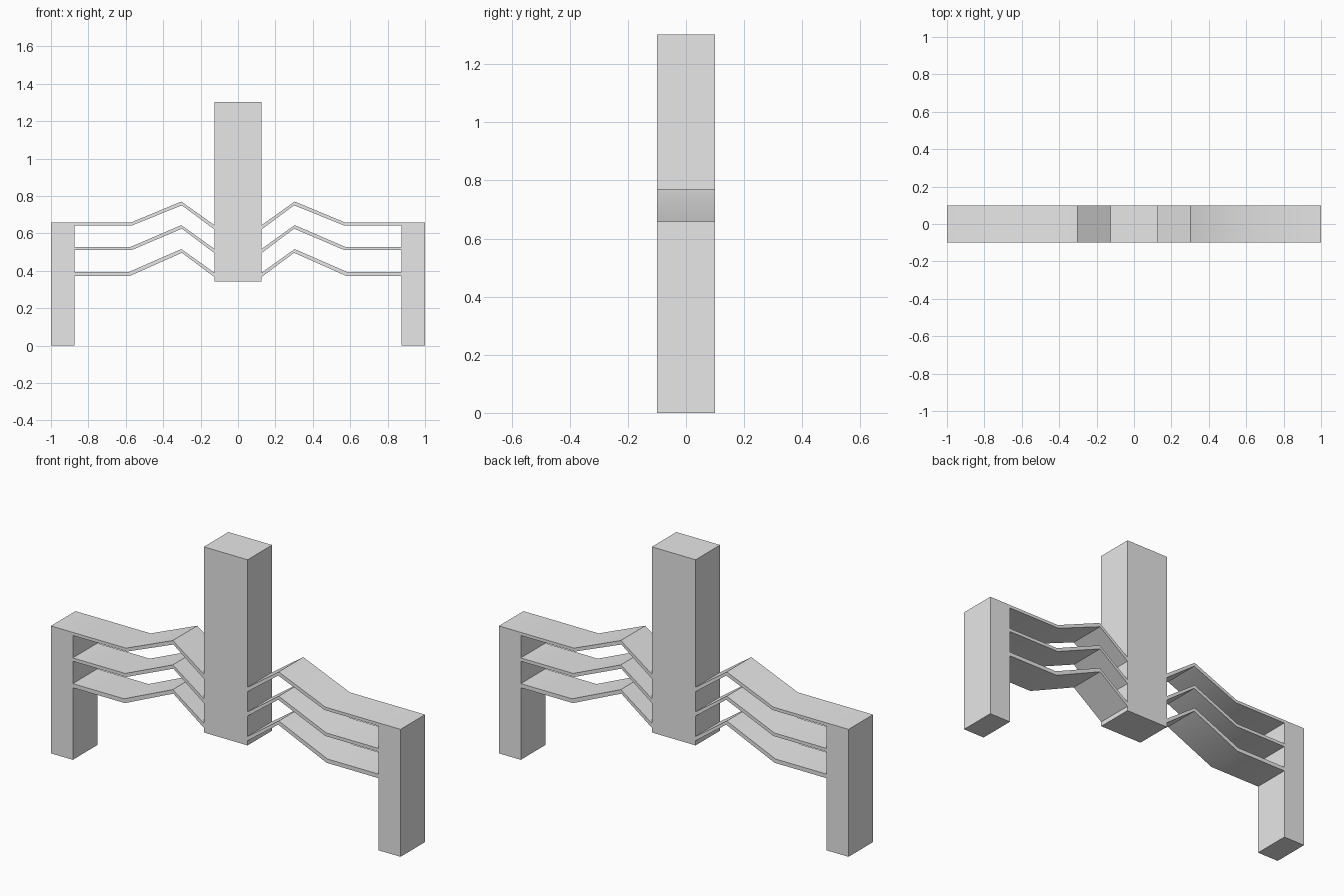
import bpy, bmesh, math

if "Cube" in bpy.data.objects:
    bpy.data.objects.remove(bpy.data.objects["Cube"])

HALF_DEPTH = 0.1
LEG_IN, COL = 0.875, 0.125

grey = bpy.data.materials.new("plain grey")
grey.diffuse_color = (0.8, 0.8, 0.8, 1)
grey.use_nodes = True
grey.node_tree.nodes["Principled BSDF"].inputs["Base Color"].default_value = grey.diffuse_color


def extrude_outline(name, outline):
    """Extrude an (x, z) outline along y into a solid."""
    bm = bmesh.new()
    face = bm.faces.new([bm.verts.new((x, -HALF_DEPTH, z)) for x, z in outline])
    ext = bmesh.ops.extrude_face_region(bm, geom=[face])
    moved = [v for v in ext["geom"] if isinstance(v, bmesh.types.BMVert)]
    bmesh.ops.translate(bm, verts=moved, vec=(0, 2 * HALF_DEPTH, 0))
    bmesh.ops.recalc_face_normals(bm, faces=bm.faces)
    mesh = bpy.data.meshes.new(name)
    bm.to_mesh(mesh)
    bm.free()
    mesh.materials.append(grey)
    obj = bpy.data.objects.new(name, mesh)
    bpy.context.collection.objects.link(obj)
    bpy.ops.object.select_all(action='DESELECT')
    obj.select_set(True)
    bpy.context.view_layer.objects.active = obj
    bpy.ops.object.shade_smooth_by_angle(angle=math.radians(30))
    return obj


# Central column
extrude_outline("central_column", [(-COL, 0.342), (COL, 0.342), (COL, 1.302), (-COL, 1.302)])

# Arms: knee x, then (top, bottom) heights at the leg, the peak and the column
arms = [
    (0.570, (0.659, 0.643), (0.770, 0.750), (0.643, 0.620)),
    (0.575, (0.527, 0.510), (0.644, 0.625), (0.516, 0.494)),
    (0.582, (0.394, 0.373), (0.516, 0.496), (0.389, 0.366)),
]

# Each side frame: one leg joined to three bent arms
outline = [(1, 0), (1, arms[0][1][0])]
for i, (knee, flat, peak, end) in enumerate(arms):
    if i:
        outline.append((LEG_IN, flat[0]))
    outline += [(knee, flat[0]), (0.303, peak[0]), (COL, end[0]),
                (COL, end[1]), (0.300, peak[1]), (knee - 0.005, flat[1]),
                (LEG_IN, flat[1])]
outline.append((LEG_IN, 0))

for side, s in (("left", -1), ("right", 1)):
    extrude_outline(side + "_leg_and_arms", [(s * x, z) for x, z in outline])
